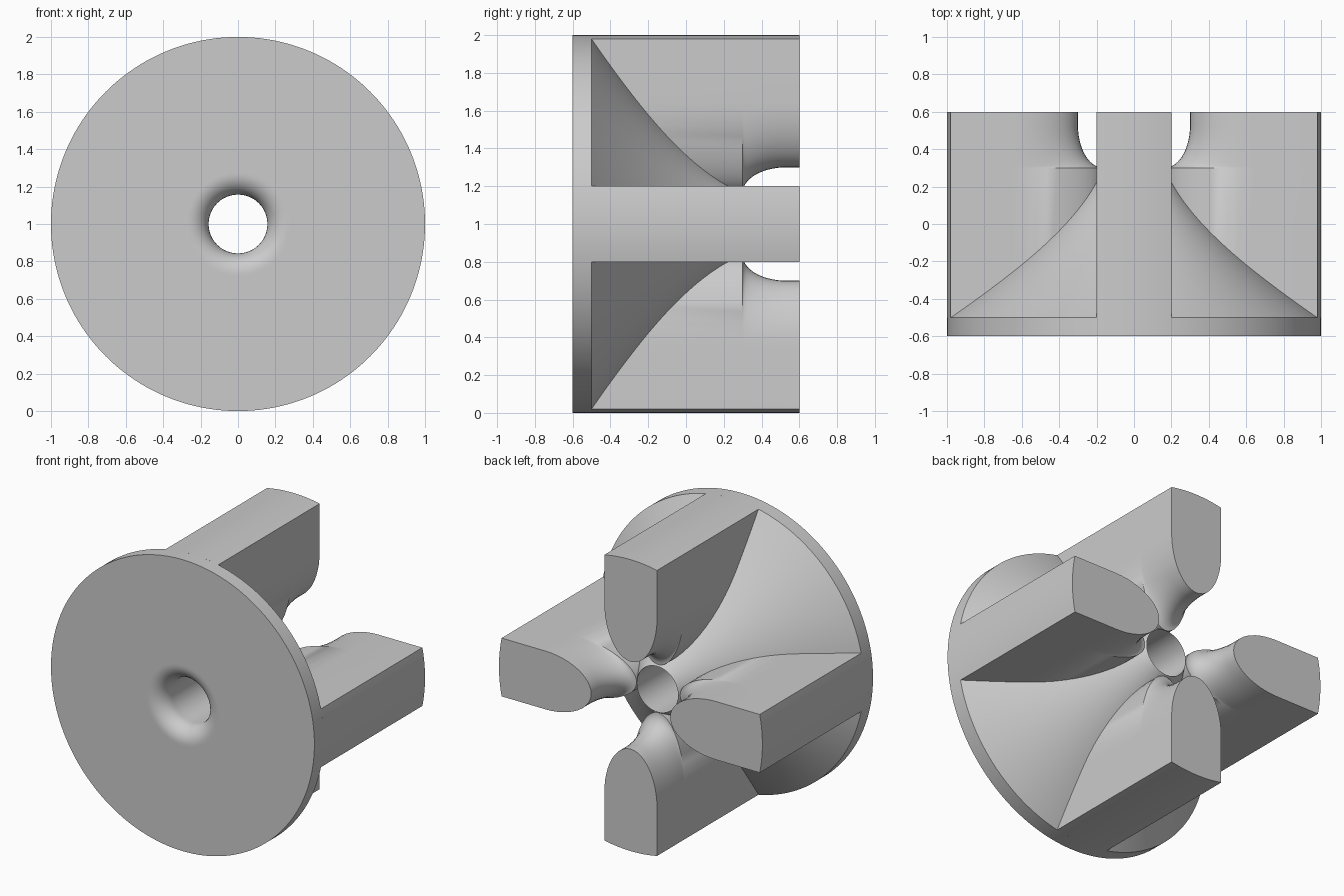
import bpy, bmesh, math
from mathutils import Matrix

cube = bpy.data.objects.get("Cube")
if cube:
    bpy.data.objects.remove(cube, do_unlink=True)

grey = bpy.data.materials.new("light_grey")
grey.use_nodes = True
colour = (0.6, 0.6, 0.6, 1)
grey.diffuse_color = colour
grey.node_tree.nodes["Principled BSDF"].inputs["Base Color"].default_value = colour

BORE = 0.157
CENTRE = Matrix.Translation((0, 0, 1))


def loft(name, rings, capped, matrix):
    """Skin a list of closed rings that all have the same point count."""
    bm = bmesh.new()
    loops = [[bm.verts.new(p) for p in ring] for ring in rings]
    count = len(loops[0])
    pairs = list(zip(loops, loops[1:]))
    if not capped:
        pairs.append((loops[-1], loops[0]))
    for a, b in pairs:
        for i in range(count):
            j = (i + 1) % count
            bm.faces.new((a[i], a[j], b[j], b[i]))
    if capped:
        bm.faces.new(loops[0])
        bm.faces.new(loops[-1])
    bmesh.ops.recalc_face_normals(bm, faces=bm.faces)
    bm.transform(matrix)
    mesh = bpy.data.meshes.new(name)
    bm.to_mesh(mesh)
    bm.free()
    mesh.materials.append(grey)
    obj = bpy.data.objects.new(name, mesh)
    bpy.context.collection.objects.link(obj)
    bpy.ops.object.select_all(action="DESELECT")
    obj.select_set(True)
    bpy.context.view_layer.objects.active = obj
    bpy.ops.object.shade_smooth_by_angle(angle=math.radians(35))
    return obj


# Flanged hub: bore, rounded front mouth, rim and concave trumpet, as (radius, y)
profile = [(BORE, 0.31)]
for i in range(11):
    a = math.pi / 2 * i / 10
    profile.append((BORE + 0.11 * (1 - math.cos(a)), -0.49 - 0.11 * math.sin(a)))
profile += [(0.28, -0.6), (1, -0.6)]
for i in range(24):
    t = i / 24
    u = 1 - t
    profile.append((u * u + 2 * u * t * 0.38 + t * t * BORE,
                    -0.5 * u * u - 2 * u * t * 0.065 + t * t * 0.31))

SEGMENTS = 160
rings = []
for r, y in profile:
    angles = [math.tau * k / SEGMENTS for k in range(SEGMENTS)]
    rings.append([(r * math.cos(a), y, r * math.sin(a)) for a in angles])
loft("flanged_hub", rings, False, CENTRE)


# Arm section: elliptical nose towards the axis, outer face on the rim
def arm_section(y, nose, half=0.2, shoulder=0.65):
    ring = []
    for i in range(25):
        a = math.pi * (i / 24 - 0.5)
        ring.append((shoulder - (shoulder - nose) * math.cos(a), y, half * math.sin(a)))
    for i in range(13):
        w = half * (1 - i / 6)
        ring.append((math.sqrt(1 - w * w), y, w))
    return ring


# The nose flares outwards between the hub and the back end
sections = [arm_section(-0.5, 0.165)]
for i in range(15):
    a = math.pi / 2 * i / 14
    sections.append(arm_section(0.53 - 0.23 * math.cos(a), 0.165 + 0.135 * math.sin(a)))
sections.append(arm_section(0.6, 0.3))

for k, side in enumerate(("left", "bottom", "right", "top")):
    loft(side + "_arm", sections, True, CENTRE @ Matrix.Rotation(k * math.pi / 2, 4, "Y"))
